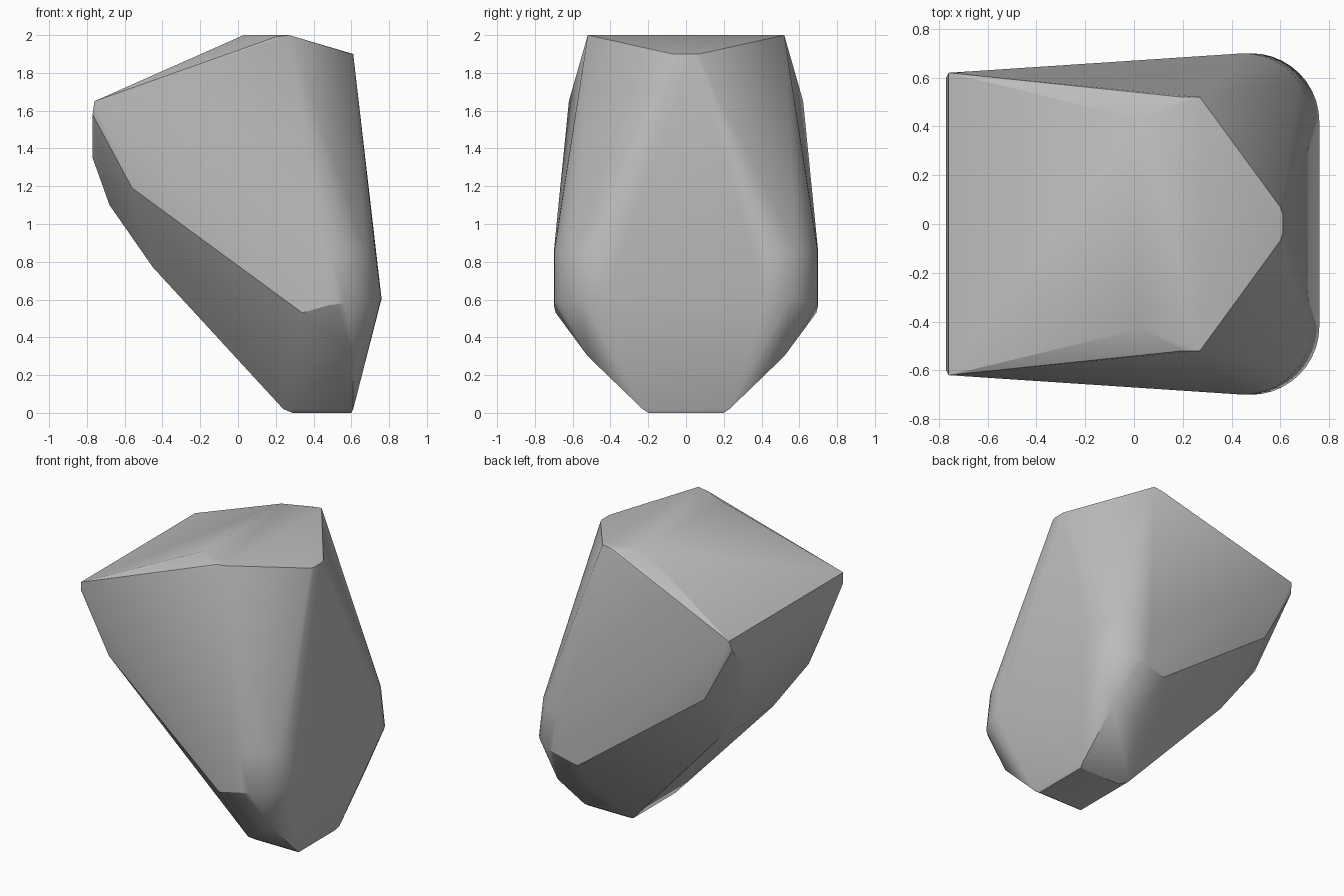
import bpy, bmesh, math

cube = bpy.data.objects.get("Cube")
if cube:
    bpy.data.objects.remove(cube, do_unlink=True)

grey = bpy.data.materials.new("stone grey")
grey.use_nodes = True
colour = (0.5, 0.5, 0.5, 1)
grey.diffuse_color = colour
grey.node_tree.nodes["Principled BSDF"].inputs["Base Color"].default_value = colour

# corners of one half of the faceted body; mirrored across y
corners = [
    # sloping top and pointed brow
    (-0.76, 0.62, 1.65), (0.03, 0.43, 2.0), (0.20, 0.52, 1.99),
    (0.27, 0.52, 2.0), (0.60, 0.07, 1.9), (0.61, 0.04, 1.9),
    # blunt end and underside
    (-0.77, 0.60, 1.58), (-0.77, 0.40, 1.35), (-0.56, 0.60, 1.19),
    (-0.68, 0.36, 1.10), (-0.45, 0.30, 0.77),
    # foot
    (0.24, 0.23, 0.02), (0.29, 0.20, 0.0), (0.60, 0.20, 0.0),
    (0.61, 0.23, 0.02), (0.40, 0.52, 0.30), (0.61, 0.52, 0.30),
    # flank
    (0.34, 0.69, 0.53),
]


def rounded_corner(cx, cy, radius, z_side, z_end, steps=10):
    """Quarter arc from the flank round to the end face."""
    for i in range(steps + 1):
        a = math.pi / 2 * (1 - i / steps)
        z = z_side + (z_end - z_side) * math.cos(a)
        yield cx + radius * math.cos(a), cy + radius * math.sin(a), z


corners += rounded_corner(0.48, 0.42, 0.28, 0.57, 0.605)
corners += rounded_corner(0.45, 0.42, 0.28, 0.85, 0.85)

# body: hull of the mirrored corners
bm = bmesh.new()
for x, y, z in corners:
    for side in (1, -1):
        bm.verts.new((x, side * y, z))
hull = bmesh.ops.convex_hull(bm, input=bm.verts[:])
loose = [v for v in bm.verts if not v.link_faces]
bmesh.ops.delete(bm, geom=loose, context='VERTS')
bmesh.ops.dissolve_limit(bm, angle_limit=math.radians(1),
                         verts=bm.verts[:], edges=bm.edges[:])
bmesh.ops.recalc_face_normals(bm, faces=bm.faces[:])
mesh = bpy.data.meshes.new("body")
bm.to_mesh(mesh)
bm.free()
mesh.materials.append(grey)
body = bpy.data.objects.new("body", mesh)
bpy.context.scene.collection.objects.link(body)

# soft shading over the shallow facets
bpy.ops.object.select_all(action='DESELECT')
body.select_set(True)
bpy.context.view_layer.objects.active = body
bpy.ops.object.shade_smooth_by_angle(angle=math.radians(28))
